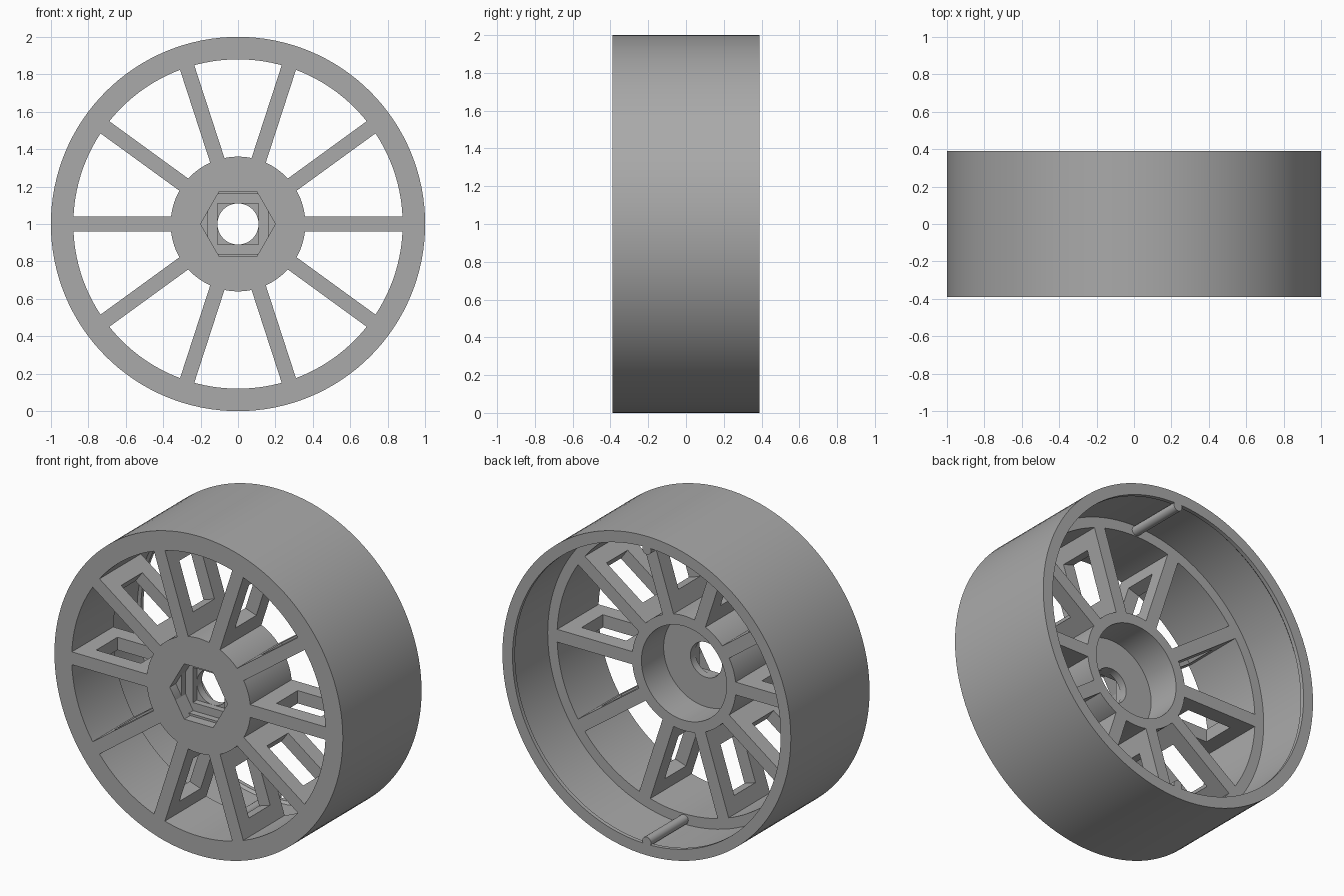
import bpy, bmesh, math
from mathutils import Matrix, Vector

cube = bpy.data.objects.get("Cube")
if cube:
    bpy.data.objects.remove(cube, do_unlink=True)

grey = bpy.data.materials.new("plain_grey")
grey.use_nodes = True
COLOUR = (0.4, 0.4, 0.4, 1)
grey.diffuse_color = COLOUR
grey.node_tree.nodes["Principled BSDF"].inputs["Base Color"].default_value = COLOUR

FRONT, BACK, WEB_BACK = -0.39, 0.39, 0.02
CENTRE = Matrix.Translation((0, 0, 1))


def finish(name, bm, smooth=True):
    bmesh.ops.recalc_face_normals(bm, faces=bm.faces)
    mesh = bpy.data.meshes.new(name)
    bm.to_mesh(mesh)
    bm.free()
    ob = bpy.data.objects.new(name, mesh)
    bpy.context.collection.objects.link(ob)
    mesh.materials.append(grey)
    if smooth:
        bpy.ops.object.select_all(action='DESELECT')
        ob.select_set(True)
        bpy.context.view_layer.objects.active = ob
        bpy.ops.object.shade_smooth_by_angle(angle=math.radians(30))
    return ob


def lathe(name, profile, steps=128):
    """Spin a closed (radius, y) profile about the axle."""
    bm = bmesh.new()
    verts = [bm.verts.new((r, y, 1)) for r, y in profile]
    edges = [bm.edges.new((v, verts[i - 1])) for i, v in enumerate(verts)]
    bmesh.ops.spin(bm, geom=verts + edges, cent=(0, 0, 1), axis=(0, 1, 0),
                   angle=math.tau, steps=steps, use_merge=True)
    bmesh.ops.remove_doubles(bm, verts=bm.verts, dist=1e-5)
    return finish(name, bm)


def prism(bm, outline, y0, y1):
    """Extrude an (x, z) outline between two depths."""
    face = bm.faces.new([bm.verts.new((x, y0, z + 1)) for x, z in outline])
    out = bmesh.ops.extrude_face_region(bm, geom=[face])["geom"]
    moved = [g for g in out if isinstance(g, bmesh.types.BMVert)]
    bmesh.ops.translate(bm, verts=moved, vec=(0, y1 - y0, 0))


def polygon(radius, sides, turn=0.0):
    return [(radius * math.cos(math.tau * i / sides + turn),
             radius * math.sin(math.tau * i / sides + turn)) for i in range(sides)]


# Rim: thick front half, thinner back half with a small lip
lathe("rim", [(1, FRONT), (1, BACK), (0.93, BACK), (0.93, 0.365), (0.945, 0.35),
              (0.945, WEB_BACK), (0.88, WEB_BACK), (0.88, FRONT)])

# Hub: solid front, open cup at the back
bm = bmesh.new()
prism(bm, polygon(0.36, 96), FRONT, WEB_BACK)
hub = finish("hub", bm, False)

# Hub cutters: back cup, axle hole, then the stepped nut pocket
clipped_hex = [(0.16, -0.07), (0.16, 0.07), (0.108, 0.16), (-0.108, 0.16),
               (-0.16, 0.07), (-0.16, -0.07), (-0.108, -0.16), (0.108, -0.16)]
cuts = [("cup", polygon(0.295, 96), -0.2, 0.1),
        ("axle", polygon(0.11, 48), -0.5, 0.0),
        ("square", polygon(0.11 * math.sqrt(2), 4, math.pi / 4), -0.5, -0.25),
        ("step", clipped_hex, -0.5, -0.29),
        ("hex", polygon(0.2, 6), -0.5, -0.33)]
for label, outline, y0, y1 in cuts:
    bm = bmesh.new()
    prism(bm, outline, y0, y1)
    cutter = finish(label + "_cutter", bm, False)
    mod = hub.modifiers.new(label, 'BOOLEAN')
    mod.object, mod.operation, mod.solver = cutter, 'DIFFERENCE', 'EXACT'
    bpy.ops.object.select_all(action='DESELECT')
    hub.select_set(True)
    bpy.context.view_layer.objects.active = hub
    bpy.ops.object.modifier_apply(modifier=label)
    bpy.data.objects.remove(cutter, do_unlink=True)
bpy.ops.object.shade_smooth_by_angle(angle=math.radians(30))

# Spokes: flat webs, each with a rectangular window through its side
radii = [0.345, 0.47, 0.78, 0.89]
depths = [FRONT, -0.29, -0.08, WEB_BACK]
for n in range(10):
    bm = bmesh.new()
    grid = [[bm.verts.new((r, y, -0.04)) for y in depths] for r in radii]
    for i in range(3):
        for j in range(3):
            if (i, j) != (1, 1):
                bm.faces.new((grid[i][j], grid[i + 1][j],
                              grid[i + 1][j + 1], grid[i][j + 1]))
    out = bmesh.ops.extrude_face_region(bm, geom=list(bm.faces))["geom"]
    bmesh.ops.translate(bm, vec=(0, 0, 0.08),
                        verts=[g for g in out if isinstance(g, bmesh.types.BMVert)])
    bm.transform(CENTRE @ Matrix.Rotation(math.tau * n / 10, 4, 'Y'))
    finish(f"spoke_{n + 1}", bm, False)

# Alignment pins inside the back of the rim, top and bottom
for label, side in (("top", 1), ("bottom", -1)):
    bm = bmesh.new()
    prism(bm, [(x, z + 0.915 * side) for x, z in polygon(0.03, 24)], WEB_BACK, BACK)
    finish(label + "_pin", bm)
